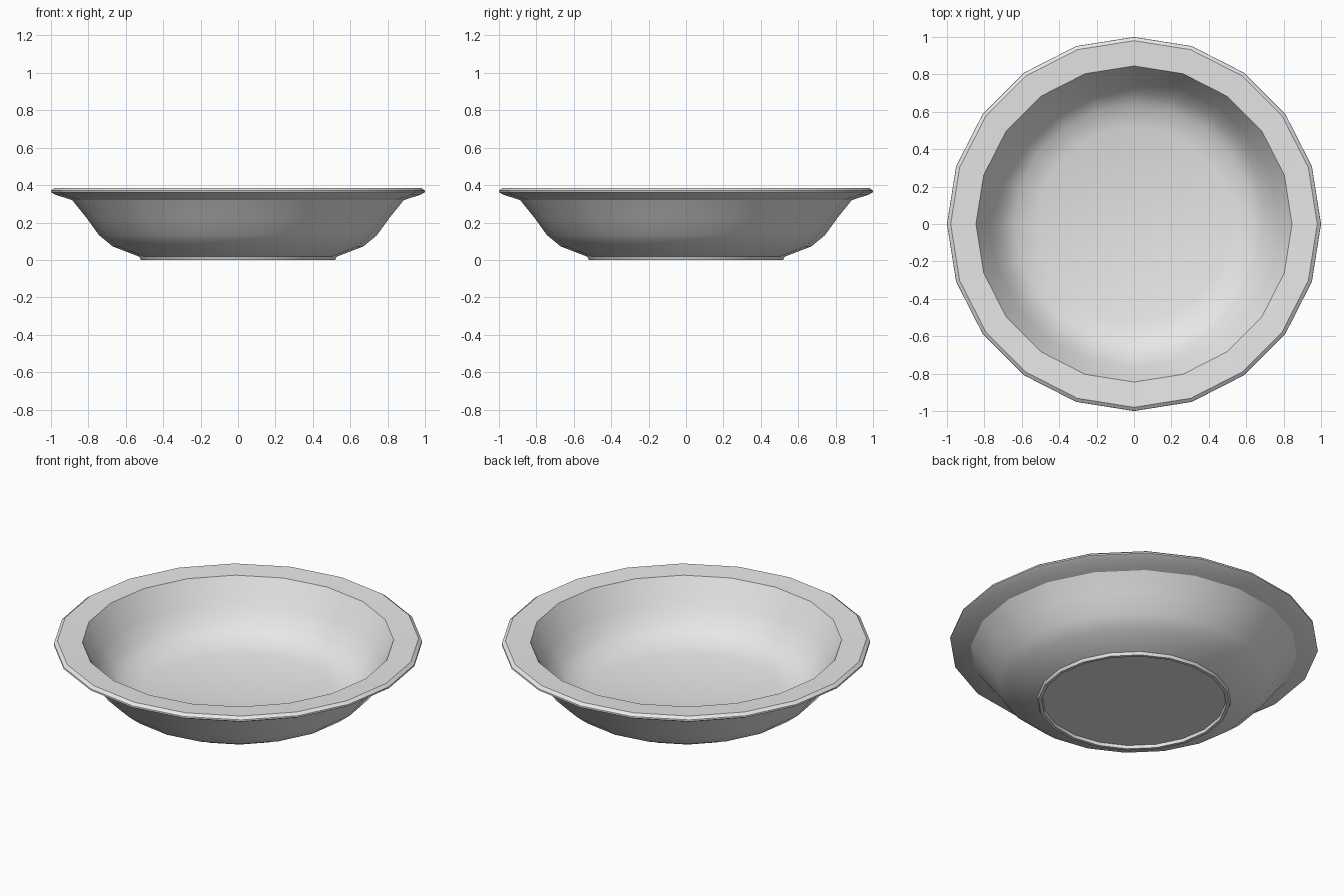
import bpy
import bmesh
from math import radians, tau
from mathutils import Vector

cube = bpy.data.objects.get("Cube")
if cube:
    bpy.data.objects.remove(cube, do_unlink=True)

SIDES = 20

# Glaze
glaze = bpy.data.materials.new("pale_grey_glaze")
glaze.use_nodes = True
colour = (0.8, 0.8, 0.8, 1.0)
glaze.diffuse_color = colour
glaze.node_tree.nodes["Principled BSDF"].inputs["Base Color"].default_value = colour

# Half section as (radius, height), from under the base round to the middle of the well
underside = [(0, 0.018), (0.498, 0.018), (0.502, 0), (0.52, 0), (0.527, 0.017)]
outer_wall = [(0.67, 0.072), (0.743, 0.132), (0.81, 0.225), (0.887, 0.32)]
rim = [(0.975, 0.348), (1.0, 0.362), (0.999, 0.371), (0.98, 0.385), (0.845, 0.378)]
inner_wall = [(0.77, 0.245), (0.71, 0.155), (0.64, 0.102), (0.52, 0.067), (0, 0.057)]
section = underside + outer_wall + rim + inner_wall

# Turn the section into the bowl
bm = bmesh.new()
verts = [bm.verts.new((r, 0, z)) for r, z in section]
edges = [bm.edges.new(pair) for pair in zip(verts, verts[1:])]
bmesh.ops.spin(bm, geom=verts + edges, cent=Vector(), axis=Vector((0, 0, 1)),
               angle=tau, steps=SIDES, use_merge=True)
bmesh.ops.remove_doubles(bm, verts=bm.verts[:], dist=0.0005)
bmesh.ops.recalc_face_normals(bm, faces=bm.faces[:])

mesh = bpy.data.meshes.new("bowl")
bm.to_mesh(mesh)
bm.free()
mesh.materials.append(glaze)
bowl = bpy.data.objects.new("bowl", mesh)
bpy.context.collection.objects.link(bowl)

# Smooth shading with crisp lip and foot
for obj in bpy.context.selected_objects:
    obj.select_set(False)
bowl.select_set(True)
bpy.context.view_layer.objects.active = bowl
bpy.ops.object.shade_smooth_by_angle(angle=radians(32))
